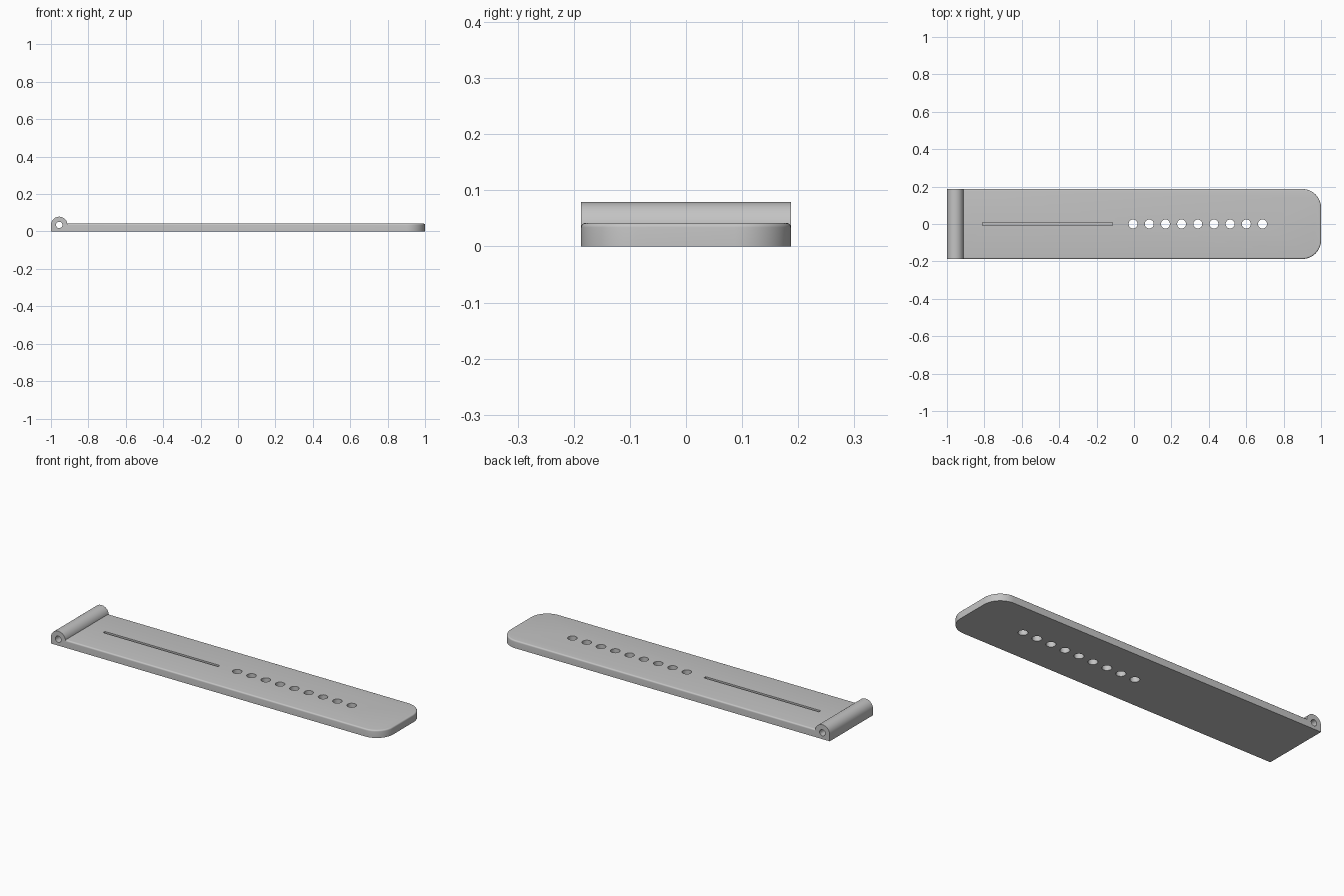
import bpy, bmesh, math
from mathutils import Matrix

if "Cube" in bpy.data.objects:
    bpy.data.objects.remove(bpy.data.objects["Cube"])

HALF_W, THICK, FILLET, CORNER = 0.187, 0.042, 0.008, 0.10
PIN_X, PIN_Z, BARREL_R = -0.956, 0.035, 0.044

grey = bpy.data.materials.new("plain_grey")
grey.diffuse_color = (0.55, 0.55, 0.55, 1)
grey.use_nodes = True
grey.node_tree.nodes["Principled BSDF"].inputs["Base Color"].default_value = grey.diffuse_color


def make_object(name, bm):
    bmesh.ops.recalc_face_normals(bm, faces=bm.faces[:])
    mesh = bpy.data.meshes.new(name)
    bm.to_mesh(mesh)
    bm.free()
    mesh.materials.append(grey)
    ob = bpy.data.objects.new(name, mesh)
    bpy.context.collection.objects.link(ob)
    return ob


def loft(name, rings):
    """Skin equal-length rings of points and cap both ends."""
    bm = bmesh.new()
    loops = [[bm.verts.new(p) for p in ring] for ring in rings]
    n = len(loops[0])
    for a, b in zip(loops, loops[1:]):
        for i in range(n):
            j = (i + 1) % n
            bm.faces.new((a[i], a[j], b[j], b[i]))
    bm.faces.new(loops[0][::-1])
    bm.faces.new(loops[-1])
    return make_object(name, bm)


def outline(inset, z, steps=16):
    """Plan of the strap: square at the hinge, rounded at the free end."""
    w, r, cx = HALF_W - inset, CORNER - inset, 1 - CORNER
    cy = HALF_W - CORNER
    pts = [(PIN_X, w, z), (PIN_X, -w, z)]
    for sign, start in ((-1, -90), (1, 0)):
        for i in range(steps + 1):
            a = math.radians(start + 90 * i / steps)
            pts.append((cx + r * math.cos(a), sign * cy + r * math.sin(a), z))
    return pts


def cylinder(name, radius, depth, matrix):
    bm = bmesh.new()
    bmesh.ops.create_cone(bm, cap_ends=True, segments=32, radius1=radius,
                          radius2=radius, depth=depth, matrix=matrix)
    return make_object(name, bm)


def combine(target, other, operation):
    mod = target.modifiers.new(operation, 'BOOLEAN')
    mod.operation, mod.object, mod.solver = operation, other, 'EXACT'
    bpy.context.view_layer.objects.active = target
    bpy.ops.object.modifier_apply(modifier=mod.name)
    bpy.data.objects.remove(other)


# Strap plate with rounded upper rim
rings = [outline(0, 0)]
for k in range(6):
    a = math.radians(90 * k / 5)
    rings.append(outline(FILLET * (1 - math.cos(a)),
                         THICK - FILLET + FILLET * math.sin(a)))
strap = loft("hinged_strap", rings)

# Hinge barrel: half round above the pin, square below it
profile = [(PIN_X - BARREL_R, 0), (PIN_X + BARREL_R, 0)]
for i in range(33):
    a = math.pi * i / 32
    profile.append((PIN_X + BARREL_R * math.cos(a), PIN_Z + BARREL_R * math.sin(a)))
barrel = loft("hinge_barrel", [[(x, y, z) for x, z in profile]
                               for y in (-HALF_W, HALF_W)])
combine(strap, barrel, 'UNION')

# Pin hole through the barrel
combine(strap, cylinder("pin_hole", 0.017, 1,
        Matrix.Translation((PIN_X, 0, PIN_Z)) @ Matrix.Rotation(math.pi / 2, 4, 'X')),
        'DIFFERENCE')

# Row of adjustment holes
for i in range(9):
    combine(strap, cylinder("adjustment_hole", 0.024, 0.3,
            Matrix.Translation((-0.005 + 0.0865 * i, 0, 0))), 'DIFFERENCE')

# Shallow centre groove
bm = bmesh.new()
bmesh.ops.create_cube(bm, size=1, matrix=Matrix.Translation((-0.462, 0, 0.042))
                      @ Matrix.Diagonal((0.695, 0.016, 0.04, 1)))
combine(strap, make_object("groove", bm), 'DIFFERENCE')

# Smooth curved faces, keep crisp edges
for ob in bpy.context.selected_objects:
    ob.select_set(False)
strap.select_set(True)
bpy.context.view_layer.objects.active = strap
bpy.ops.object.shade_smooth_by_angle(angle=math.radians(30))
